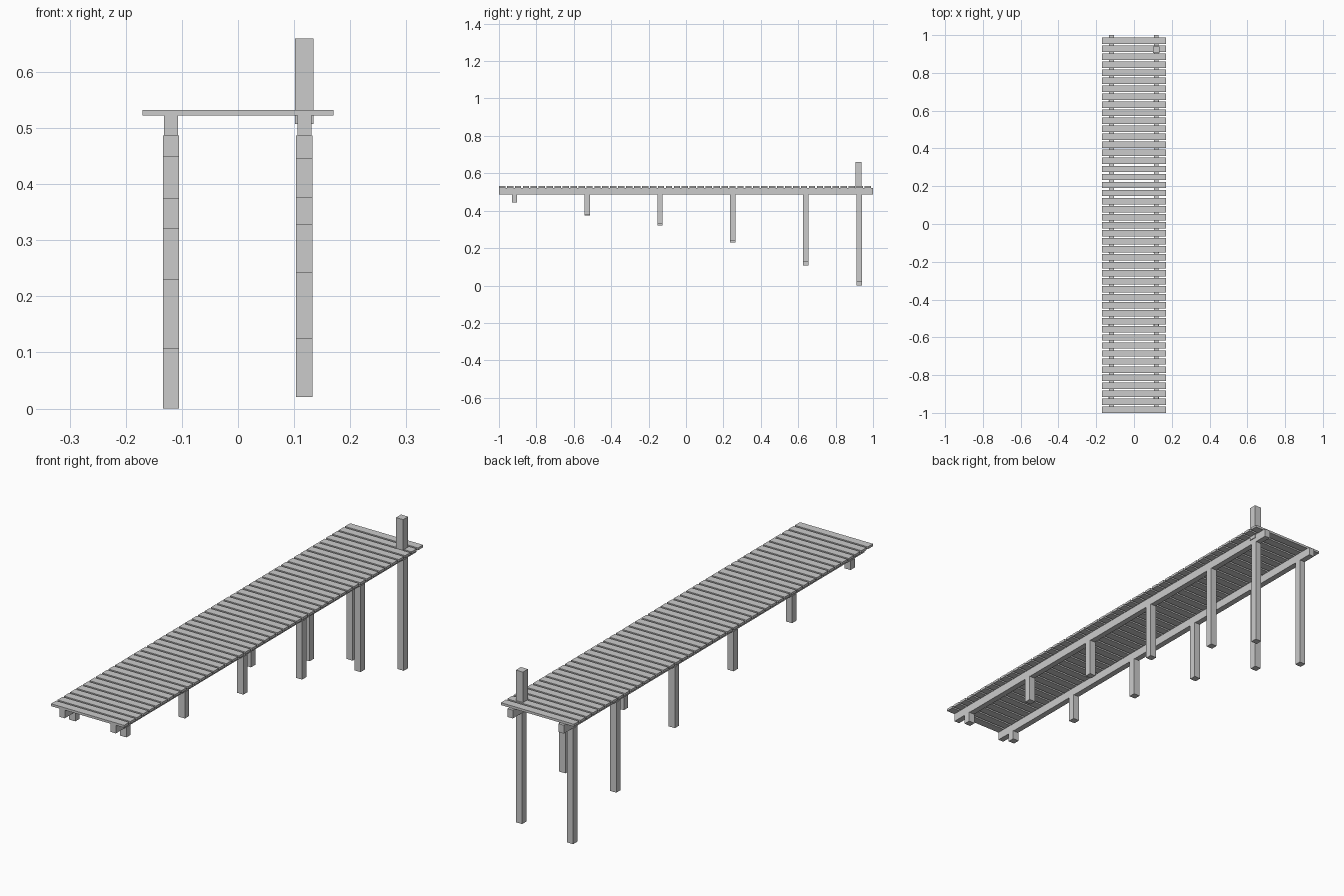
import bpy, bmesh

if "Cube" in bpy.data.objects:
    bpy.data.objects.remove(bpy.data.objects["Cube"])


def box(name, x0, x1, y0, y1, z0, z1):
    mesh = bpy.data.meshes.new(name)
    bm = bmesh.new()
    bmesh.ops.create_cube(bm, size=1)
    for v in bm.verts:
        v.co.x = x1 if v.co.x > 0 else x0
        v.co.y = y1 if v.co.y > 0 else y0
        v.co.z = z1 if v.co.z > 0 else z0
    bm.to_mesh(mesh)
    bm.free()
    ob = bpy.data.objects.new(name, mesh)
    bpy.context.collection.objects.link(ob)
    return ob


# Deck planks: one plank repeated along the pier
planks = box("deck_planks", -0.17, 0.17, -1.0, -0.966, 0.522, 0.532)
array = planks.modifiers.new("repeat", 'ARRAY')
array.count = 47
array.use_relative_offset = False
array.use_constant_offset = True
array.constant_offset_displace = (0, 1.954 / 46, 0)

# Long beams under the deck
box("left_beam", -0.132, -0.107, -0.999, 1.0, 0.487, 0.522)
box("right_beam", 0.106, 0.131, -0.999, 1.0, 0.487, 0.522)

# Support posts, reaching lower towards the far end: y, left foot, right foot
posts = [
    (-0.917, 0.449, 0.445),
    (-0.528, 0.374, 0.376),
    (-0.139, 0.320, 0.328),
    (0.251, 0.230, 0.242),
    (0.640, 0.107, 0.125),
    (0.927, 0.0, 0.021),
]
for y, left, right in posts:
    for side, x, foot in (("left", -0.1195, left), ("right", 0.118, right)):
        box(side + "_support_post", x - 0.0145, x + 0.0145,
            y - 0.0145, y + 0.0145, foot, 0.487)

# Mooring post standing on the deck
box("mooring_post", 0.1015, 0.1345, 0.906, 0.939, 0.507, 0.66)
